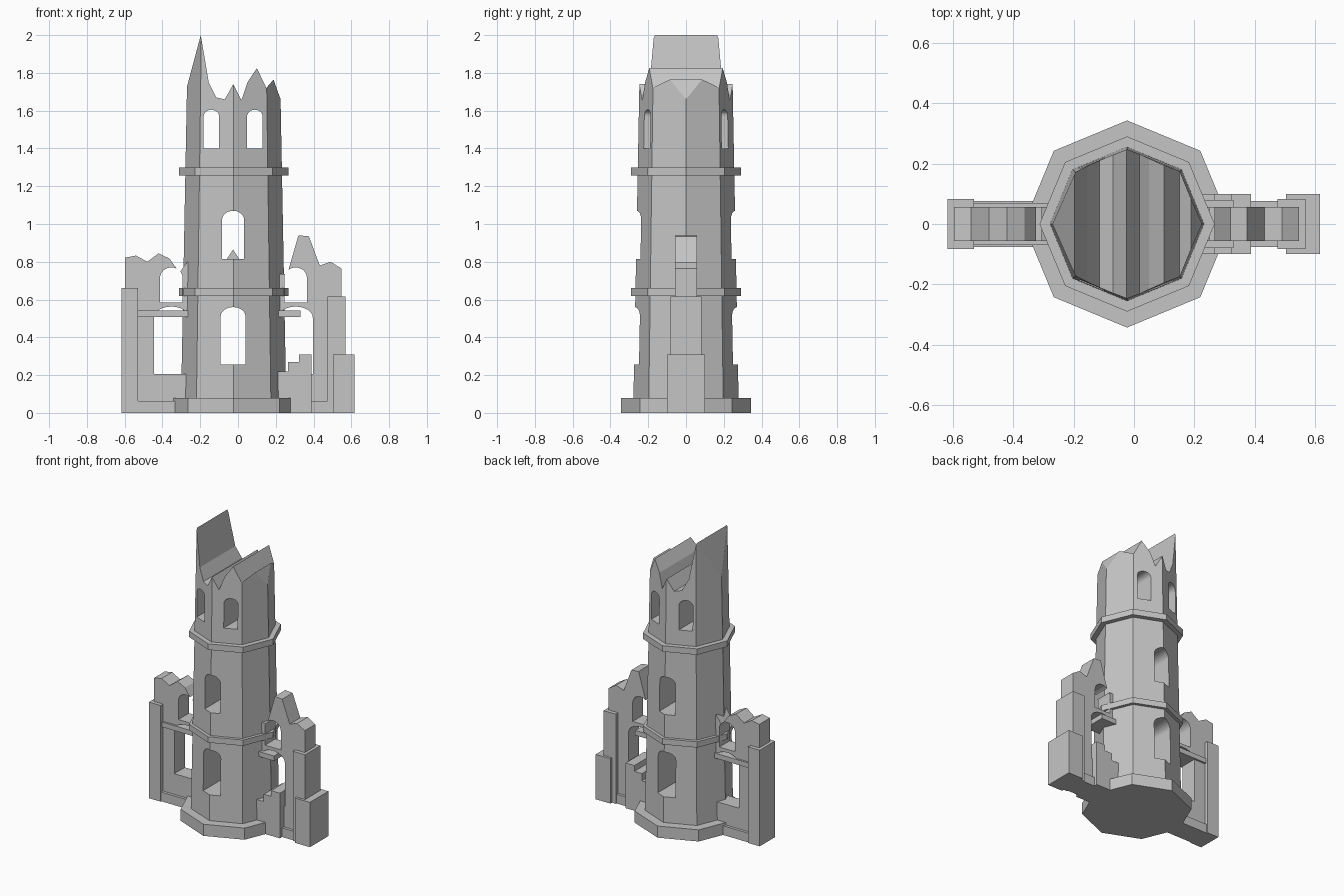
import bpy, bmesh, math

if "Cube" in bpy.data.objects:
    bpy.data.objects.remove(bpy.data.objects["Cube"])

stone = bpy.data.materials.new("grey stone")
stone.diffuse_color = (0.56, 0.56, 0.56, 1)
stone.use_nodes = True
stone.node_tree.nodes["Principled BSDF"].inputs["Base Color"].default_value = stone.diffuse_color
CX = -0.023            # tower axis


def finish(name, bm):
    bmesh.ops.recalc_face_normals(bm, faces=bm.faces)
    me = bpy.data.meshes.new(name)
    bm.to_mesh(me)
    bm.free()
    me.materials.append(stone)
    ob = bpy.data.objects.new(name, me)
    bpy.context.collection.objects.link(ob)
    return ob


def extrude_profile(name, pts, y0, y1):
    """Extrude an x/z outline along y."""
    bm = bmesh.new()
    face = bm.faces.new([bm.verts.new((x, y0, z)) for x, z in pts])
    res = bmesh.ops.extrude_face_region(bm, geom=[face])
    verts = [v for v in res["geom"] if isinstance(v, bmesh.types.BMVert)]
    bmesh.ops.translate(bm, verts=verts, vec=(0, y1 - y0, 0))
    return finish(name, bm)


def box(name, x0, x1, half_y, z0, z1):
    return extrude_profile(name, [(x0, z0), (x1, z0), (x1, z1), (x0, z1)], -half_y, half_y)


def octagon(name, r0, r1, z0, z1):
    bm = bmesh.new()
    rings = []
    for r, z in ((r0, z0), (r1, z1)):
        rings.append([bm.verts.new((CX + r * math.cos(i * math.pi / 4),
                                    r * math.sin(i * math.pi / 4), z)) for i in range(8)])
    bm.faces.new(rings[0])
    bm.faces.new(rings[1])
    for i in range(8):
        j = (i + 1) % 8
        bm.faces.new((rings[0][i], rings[0][j], rings[1][j], rings[1][i]))
    return finish(name, bm)


def arch_cutter(cx, half, z0, spring, top):
    pts = [(cx - half, z0), (cx + half, z0)]
    for i in range(13):
        a = math.pi * i / 12
        pts.append((cx + half * math.cos(a), spring + (top - spring) * math.sin(a)))
    return extrude_profile("arch_cutter", pts, -0.6, 0.6)


def boolean(ob, cutter, op="DIFFERENCE"):
    """Apply a boolean and remove its cutter."""
    mod = ob.modifiers.new("cut", "BOOLEAN")
    mod.operation, mod.solver, mod.object = op, "EXACT", cutter
    bpy.context.view_layer.update()
    dg = bpy.context.evaluated_depsgraph_get()
    me = bpy.data.meshes.new_from_object(ob.evaluated_get(dg))
    ob.modifiers.clear()
    ob.data = me
    bpy.data.objects.remove(cutter)


# Tower shaft with jagged broken top
shaft = octagon("tower_shaft", 0.279, 0.241, 0.04, 2.05)
broken_top = [(-0.4, 0), (0.4, 0), (0.4, 1.27), (0.22, 1.675), (0.188, 1.765), (0.15, 1.72),
              (0.1, 1.825), (0.05, 1.75), (0.018, 1.655), (-0.025, 1.74), (-0.07, 1.66),
              (-0.115, 1.67), (-0.155, 1.75), (-0.197, 2.0), (-0.272, 1.72), (-0.4, 1.24)]
boolean(shaft, extrude_profile("top_cutter", broken_top, -0.6, 0.6), "INTERSECT")

# Tower windows, running front to back
for cx, half, z0, spring, top in ((-0.026, 0.066, 0.255, 0.51, 0.56),
                                  (-0.026, 0.059, 0.815, 1.02, 1.07),
                                  (-0.141, 0.041, 1.40, 1.57, 1.605),
                                  (0.089, 0.041, 1.40, 1.57, 1.605)):
    boolean(shaft, arch_cutter(cx, half, z0, spring, top))

# Rubble on the middle window sill
extrude_profile("sill_rubble", [(-0.062, 0.81), (0.01, 0.81), (-0.026, 0.865)], -0.05, 0.05)

# Plinth and the two string courses
octagon("tower_plinth", 0.343, 0.343, 0, 0.08)
octagon("lower_cornice", 0.29, 0.29, 0.62, 0.66)
octagon("upper_cornice", 0.29, 0.29, 1.257, 1.298)

# Ruined side walls, each with two arched openings
left_top = [(-0.23, 0), (-0.23, 0.80), (-0.268, 0.80), (-0.31, 0.743), (-0.363, 0.817),
            (-0.42, 0.845), (-0.48, 0.80), (-0.54, 0.833), (-0.597, 0.822), (-0.597, 0)]
right_top = [(0.19, 0), (0.19, 0.735), (0.25, 0.735), (0.265, 0.75), (0.32, 0.94), (0.375, 0.935),
             (0.433, 0.78), (0.49, 0.80), (0.547, 0.765), (0.547, 0)]
for name, outline, cx in (("left_wall", left_top, -0.353), ("right_wall", right_top, 0.305)):
    wall = extrude_profile(name, outline, -0.057, 0.057)
    boolean(wall, arch_cutter(cx, 0.091, 0.205, 0.505, 0.563))
    boolean(wall, arch_cutter(cx, 0.06, 0.585, 0.715, 0.77))

# Left wall trim
box("left_pier", -0.618, -0.53, 0.083, 0, 0.66)
box("left_ledge", -0.55, -0.23, 0.07, 0.508, 0.542)
box("left_wall_base", -0.55, -0.25, 0.076, 0, 0.063)

# Right wall trim
box("right_pier", 0.475, 0.568, 0.083, 0, 0.615)
box("right_buttress", 0.503, 0.616, 0.1, 0, 0.308)
box("right_ledge", 0.2, 0.33, 0.08, 0.508, 0.542)
box("right_wall_base", 0.2, 0.5, 0.076, 0, 0.063)

# Stepped broken masonry beside the tower
steps = [(0.17, 0), (0.388, 0), (0.388, 0.31), (0.322, 0.31), (0.322, 0.27),
         (0.265, 0.27), (0.265, 0.22), (0.17, 0.22)]
extrude_profile("stepped_masonry", steps, -0.1, 0.1)
